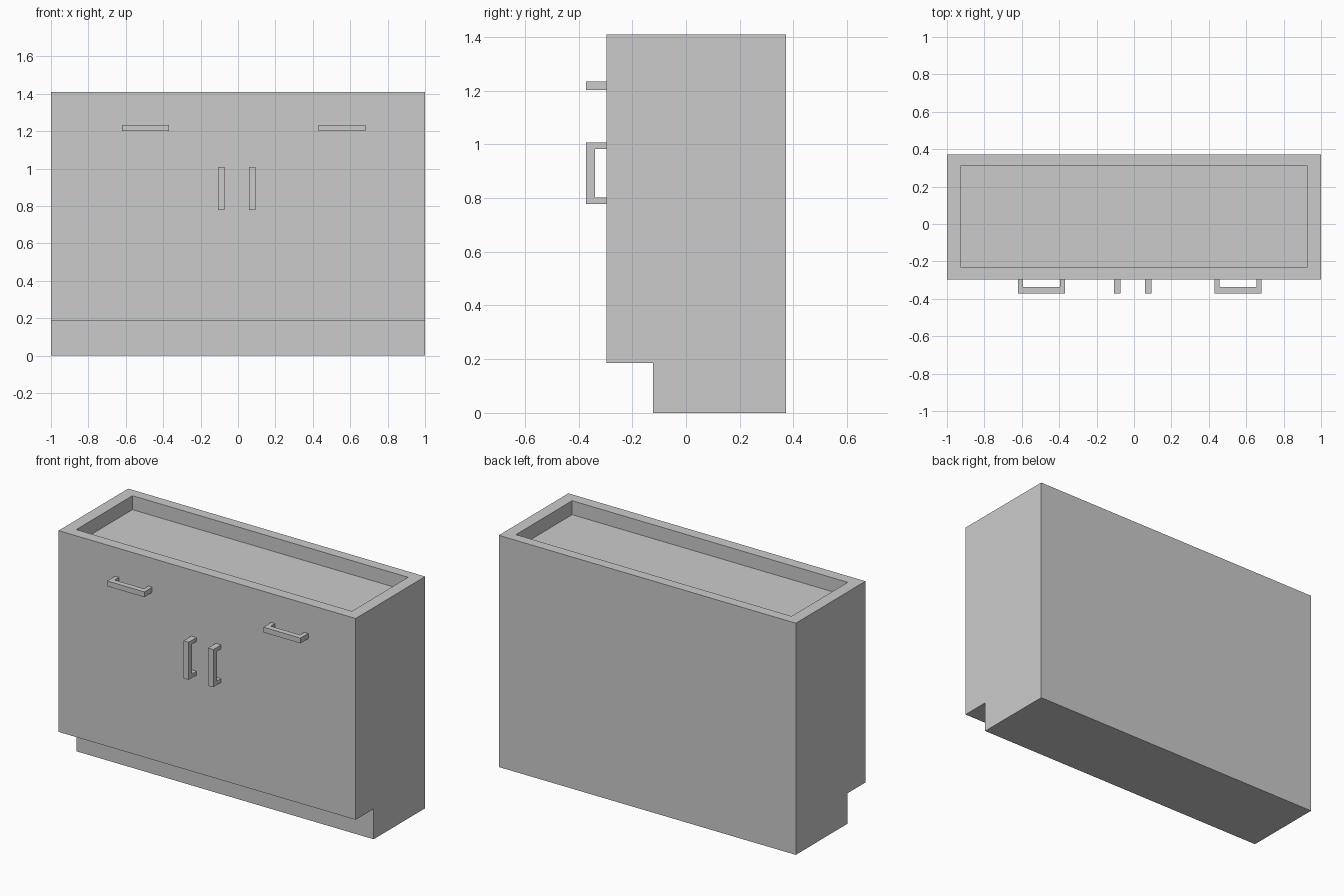
import bpy, bmesh
from mathutils import Vector

if "Cube" in bpy.data.objects:
    bpy.data.objects.remove(bpy.data.objects["Cube"])

FRONT, BACK, TOP = -0.297, 0.372, 1.41


def prism(bm, points, offset):
    """Close a planar profile and sweep it along offset."""
    face = bm.faces.new([bm.verts.new(p) for p in points])
    swept = bmesh.ops.extrude_face_region(bm, geom=[face])["geom"]
    bmesh.ops.translate(bm, vec=offset,
                        verts=[g for g in swept if isinstance(g, bmesh.types.BMVert)])
    bmesh.ops.recalc_face_normals(bm, faces=bm.faces)


def finish(bm, name):
    mesh = bpy.data.meshes.new(name)
    bm.to_mesh(mesh)
    bm.free()
    obj = bpy.data.objects.new(name, mesh)
    bpy.context.collection.objects.link(obj)
    return obj


# Cabinet carcass with toe kick, swept along x
bm = bmesh.new()
profile = [(FRONT, 0.185), (-0.123, 0.185), (-0.123, 0), (BACK, 0), (BACK, TOP), (FRONT, TOP)]
prism(bm, [(-1, y, z) for y, z in profile], Vector((2, 0, 0)))

# Shallow recess in the top, leaving a rim
bm.normal_update()
top = max(bm.faces, key=lambda f: f.calc_center_median().z)
bmesh.ops.inset_individual(bm, faces=[top], thickness=0.05)
for v in top.verts:
    v.co.x = 0.928 if v.co.x > 0 else -0.928
    v.co.y = 0.31 if v.co.y > 0 else -0.23
floor = bmesh.ops.extrude_discrete_faces(bm, faces=[top])["faces"][0]
bmesh.ops.translate(bm, vec=(0, 0, -0.085), verts=floor.verts)
finish(bm, "cabinet_body")


# U-shaped pull handles: profile in (length, y), swept across the bar width
def handle(name, x, z, length, width, leg, vertical):
    h, out, inner = length / 2, -0.372, -0.338
    u = [(-h, FRONT), (-h, out), (h, out), (h, FRONT),
         (h - leg, FRONT), (h - leg, inner), (leg - h, inner), (leg - h, FRONT)]
    bm = bmesh.new()
    if vertical:
        prism(bm, [(-width / 2, y, a) for a, y in u], Vector((width, 0, 0)))
    else:
        prism(bm, [(a, y, -width / 2) for a, y in u], Vector((0, 0, width)))
    finish(bm, name).location = (x, 0, z)


for side, drawer_x, door_x in (("left", -0.495, -0.089), ("right", 0.556, 0.077)):
    handle(f"drawer_handle_{side}", drawer_x, 1.218, 0.25, 0.032, 0.026, False)
    handle(f"door_handle_{side}", door_x, 0.893, 0.229, 0.035, 0.024, True)
